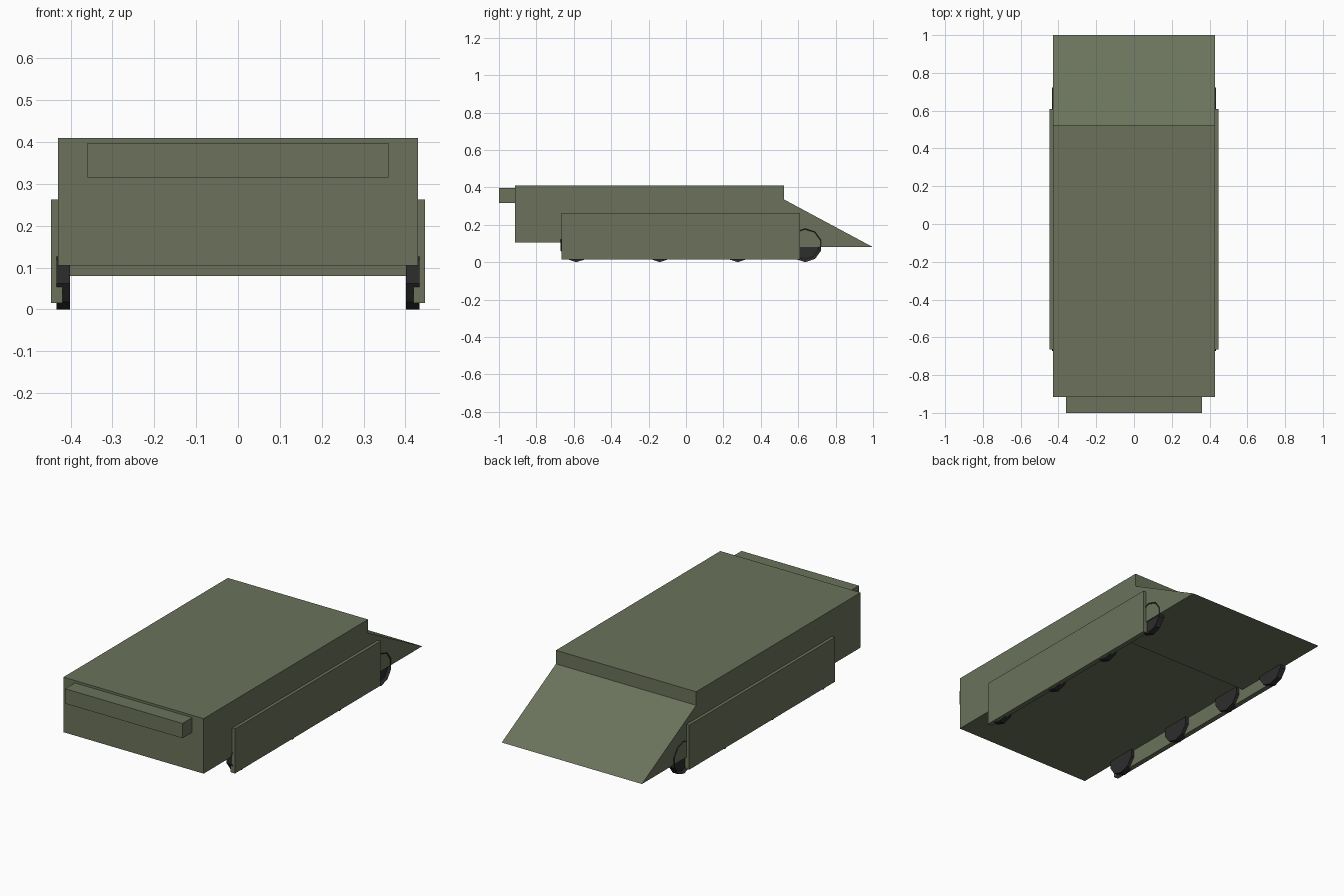
import bpy, bmesh, math

if "Cube" in bpy.data.objects:
    bpy.data.objects.remove(bpy.data.objects["Cube"])

def material(name, rgb):
    m = bpy.data.materials.new(name)
    m.diffuse_color = (*rgb, 1)
    m.use_nodes = True
    m.node_tree.nodes["Principled BSDF"].inputs["Base Color"].default_value = m.diffuse_color
    return m

OLIVE = material("olive paint", (0.145, 0.17, 0.105))
BLACK = material("black rubber", (0.026, 0.026, 0.027))

def finish(bm, name, mat):
    bmesh.ops.recalc_face_normals(bm, faces=bm.faces)
    me = bpy.data.meshes.new(name)
    bm.to_mesh(me)
    bm.free()
    me.materials.append(mat)
    ob = bpy.data.objects.new(name, me)
    bpy.context.collection.objects.link(ob)
    return ob

def prism(name, profile, x0, x1, mat, rim=None):
    """Extrude a (y, z) profile from x0 to x1; rim = (thickness, depth) dishes the x1 end."""
    bm = bmesh.new()
    face = bm.faces.new([bm.verts.new((x0, y, z)) for y, z in profile])
    ext = bmesh.ops.extrude_face_region(bm, geom=[face])["geom"]
    bmesh.ops.translate(bm, vec=(x1 - x0, 0, 0),
                        verts=[v for v in ext if isinstance(v, bmesh.types.BMVert)])
    bmesh.ops.recalc_face_normals(bm, faces=bm.faces)
    if rim:
        cap = next(f for f in bm.faces if all(abs(v.co.x - x1) < 1e-6 for v in f.verts))
        bmesh.ops.inset_region(bm, faces=[cap], thickness=rim[0])
        side = 1 if x1 > x0 else -1
        bmesh.ops.translate(bm, vec=(-side * rim[1], 0, 0), verts=cap.verts)
    return finish(bm, name, mat)

def rect(y0, y1, z0, z1):
    return [(y0, z0), (y1, z0), (y1, z1), (y0, z1)]

# Hull, sloped rear wedge and front box
prism("hull", rect(-0.915, 0.525, 0.105, 0.41), -0.43, 0.43, OLIVE)
prism("rear_wedge", [(0.39, 0.08), (1.0, 0.08), (0.39, 0.407)], -0.43, 0.43, OLIVE)
prism("front_box", rect(-1.0, -0.915, 0.315, 0.397), -0.36, 0.36, OLIVE)

# Side skirts and ten-sided dished wheels
R = 0.09
for side, label in ((1, "right"), (-1, "left")):
    prism(f"{label}_skirt", rect(-0.665, 0.61, 0.015, 0.262),
          side * 0.419, side * 0.447, OLIVE)
    for i, yc in enumerate((-0.586, -0.14, 0.276, 0.637)):
        ring = [(yc + R * math.sin(k * math.tau / 10), R + R * math.cos(k * math.tau / 10))
                for k in range(10)]
        prism(f"{label}_wheel_{i + 1}", ring, side * 0.401, side * 0.434, BLACK,
              rim=(0.015, 0.012))
